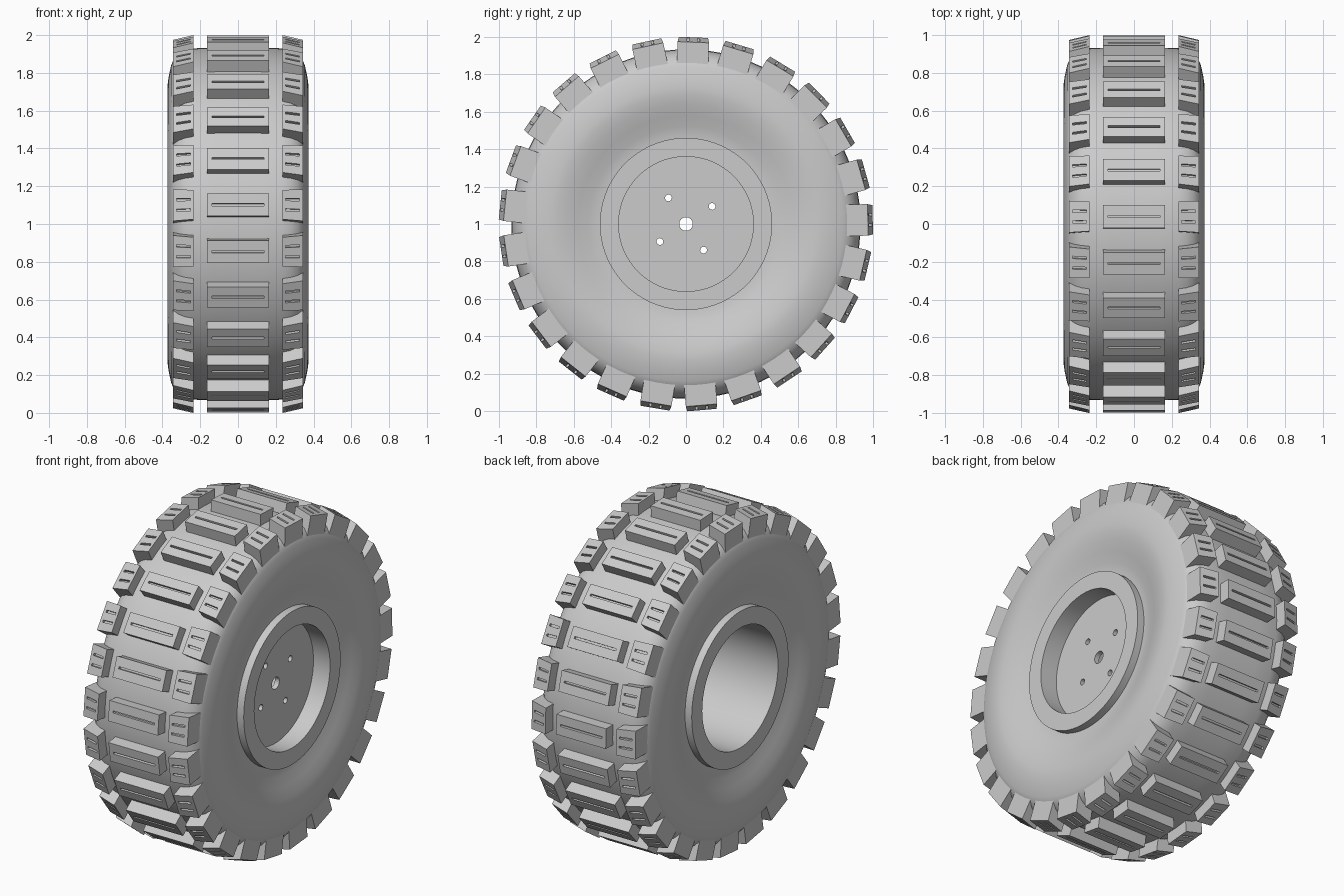
import bpy, bmesh, math
from mathutils import Matrix, Vector

if "Cube" in bpy.data.objects:
    bpy.data.objects.remove(bpy.data.objects["Cube"], do_unlink=True)

GREY = 0.6
LUGS = 25
PHASE = math.radians(-2.3)          # first lug sits just off the top
AXLE = Vector((0, 0, 1))

mat = bpy.data.materials.new("rubber_grey")
mat.use_nodes = True
mat.diffuse_color = (GREY, GREY, GREY, 1)
bsdf = mat.node_tree.nodes["Principled BSDF"]
bsdf.inputs["Base Color"].default_value = (GREY, GREY, GREY, 1)
bsdf.inputs["Roughness"].default_value = 0.7


def add_object(name, bm, smooth=False):
    """Turn a bmesh into a scene object centred on the axle."""
    bmesh.ops.recalc_face_normals(bm, faces=bm.faces)
    mesh = bpy.data.meshes.new(name)
    bm.to_mesh(mesh)
    bm.free()
    mesh.materials.append(mat)
    obj = bpy.data.objects.new(name, mesh)
    obj.location = AXLE
    bpy.context.collection.objects.link(obj)
    if smooth:
        bpy.ops.object.select_all(action="DESELECT")
        bpy.context.view_layer.objects.active = obj
        obj.select_set(True)
        bpy.ops.object.shade_smooth_by_angle(angle=math.radians(35))
    return obj


def lathe(name, profile, steps):
    """Spin a closed (x, radius) loop around the axle."""
    bm = bmesh.new()
    rings = []
    for i in range(steps):
        rot = Matrix.Rotation(math.tau * i / steps, 3, "X")
        rings.append([bm.verts.new(rot @ Vector((x, 0, r))) for x, r in profile])
    n = len(profile)
    for i in range(steps):
        a, b = rings[i], rings[(i + 1) % steps]
        for j in range(n):
            k = (j + 1) % n
            bm.faces.new((a[j], a[k], b[k], b[j]))
    return add_object(name, bm, smooth=True)


def tread_block(x0, x1, half, r0, r1, slot_x, slots, slot_half, outer_drop=0, flare=0):
    """One block pointing up, with sunken slots in its top."""
    bm = bmesh.new()
    place = Matrix.Translation(((x0 + x1) / 2, 0, (r0 + r1) / 2))
    size = Matrix.Diagonal((x1 - x0, 2 * half, r1 - r0, 1))
    bmesh.ops.create_cube(bm, size=1, matrix=place @ size)
    cuts = [(Vector((x, 0, 0)), (1, 0, 0)) for x in slot_x]
    cuts += [(Vector((0, s + e * slot_half, 0)), (0, 1, 0)) for s in slots for e in (-1, 1)]
    for co, no in cuts:
        geom = bm.verts[:] + bm.edges[:] + bm.faces[:]
        bmesh.ops.bisect_plane(bm, geom=geom, plane_co=co, plane_no=no)
    bm.normal_update()

    def is_slot(face):
        c = face.calc_center_median()
        return (face.normal.z > 0.9 and slot_x[0] < c.x < slot_x[1]
                and any(abs(c.y - s) < slot_half for s in slots))

    sunk = [f for f in bm.faces if is_slot(f)]
    bmesh.ops.inset_region(bm, faces=sunk, thickness=0.0005, depth=-0.016)
    # slope the crown and widen toward the shoulder
    for v in bm.verts:
        t = (v.co.x - x0) / (x1 - x0)
        if v.co.z > (r0 + r1) / 2:
            v.co.z -= outer_drop * t
        v.co.y *= 1 + flare * t
    mesh = bpy.data.meshes.new("block_template")
    bm.to_mesh(mesh)
    bm.free()
    return mesh


def ring_of(name, template, mirror=False):
    """Repeat a block around the tyre."""
    bm = bmesh.new()
    flip = Matrix.Diagonal((-1 if mirror else 1, 1, 1, 1))
    for i in range(LUGS):
        start = len(bm.verts)
        bm.from_mesh(template)
        bm.verts.ensure_lookup_table()
        turn = Matrix.Rotation(PHASE + math.tau * i / LUGS, 4, "X") @ flip
        bmesh.ops.transform(bm, matrix=turn, verts=bm.verts[start:])
    return add_object(name, bm)


# Tyre carcass: dished sidewall, rounded shoulder, nearly flat crown
side = [(0.315, 0.45), (0.317, 0.48), (0.325, 0.52), (0.345, 0.58), (0.363, 0.64),
        (0.372, 0.69), (0.374, 0.73), (0.367, 0.78), (0.354, 0.84), (0.34, 0.873),
        (0.315, 0.9), (0.28, 0.92), (0.235, 0.93), (0.12, 0.933)]
lathe("tyre_carcass", side + [(-x, r) for x, r in reversed(side)], 100)

# Rim barrel with a raised lip on both sides
lathe("rim_barrel", [(-0.36, 0.36), (-0.36, 0.46), (0.36, 0.46), (0.36, 0.36)], 96)

# Hub plate with axle hole and four bolt holes
bm = bmesh.new()
holes = [(0, 0, 0.362, 96), (0, 0, 0.036, 24)]
for k in range(4):
    a = math.radians(34 + 90 * k)
    holes.append((0.168 * math.cos(a), 0.168 * math.sin(a), 0.018, 16))
for y, z, r, n in holes:
    loop = [bm.verts.new((0.235, y + r * math.cos(math.tau * i / n),
                          z + r * math.sin(math.tau * i / n))) for i in range(n)]
    for i in range(n):
        bm.edges.new((loop[i - 1], loop[i]))
bmesh.ops.triangle_fill(bm, use_beauty=True, edges=bm.edges[:], normal=(1, 0, 0))
plate = add_object("hub_plate", bm)
solid = plate.modifiers.new("thickness", "SOLIDIFY")
solid.thickness = 0.03
solid.offset = 0

# Tread: wide centre blocks and twin-slotted shoulder lugs
centre = tread_block(-0.165, 0.165, 0.06, 0.9, 0.997, (-0.138, 0.138), (0,), 0.006)
shoulder = tread_block(0.235, 0.345, 0.078, 0.85, 0.998, (0.252, 0.325),
                       (-0.027, 0.027), 0.006, outer_drop=0.026, flare=0.08)
ring_of("centre_tread_blocks", centre)
ring_of("left_shoulder_lugs", shoulder)
ring_of("right_shoulder_lugs", shoulder, mirror=True)
for template in (centre, shoulder):
    bpy.data.meshes.remove(template)
